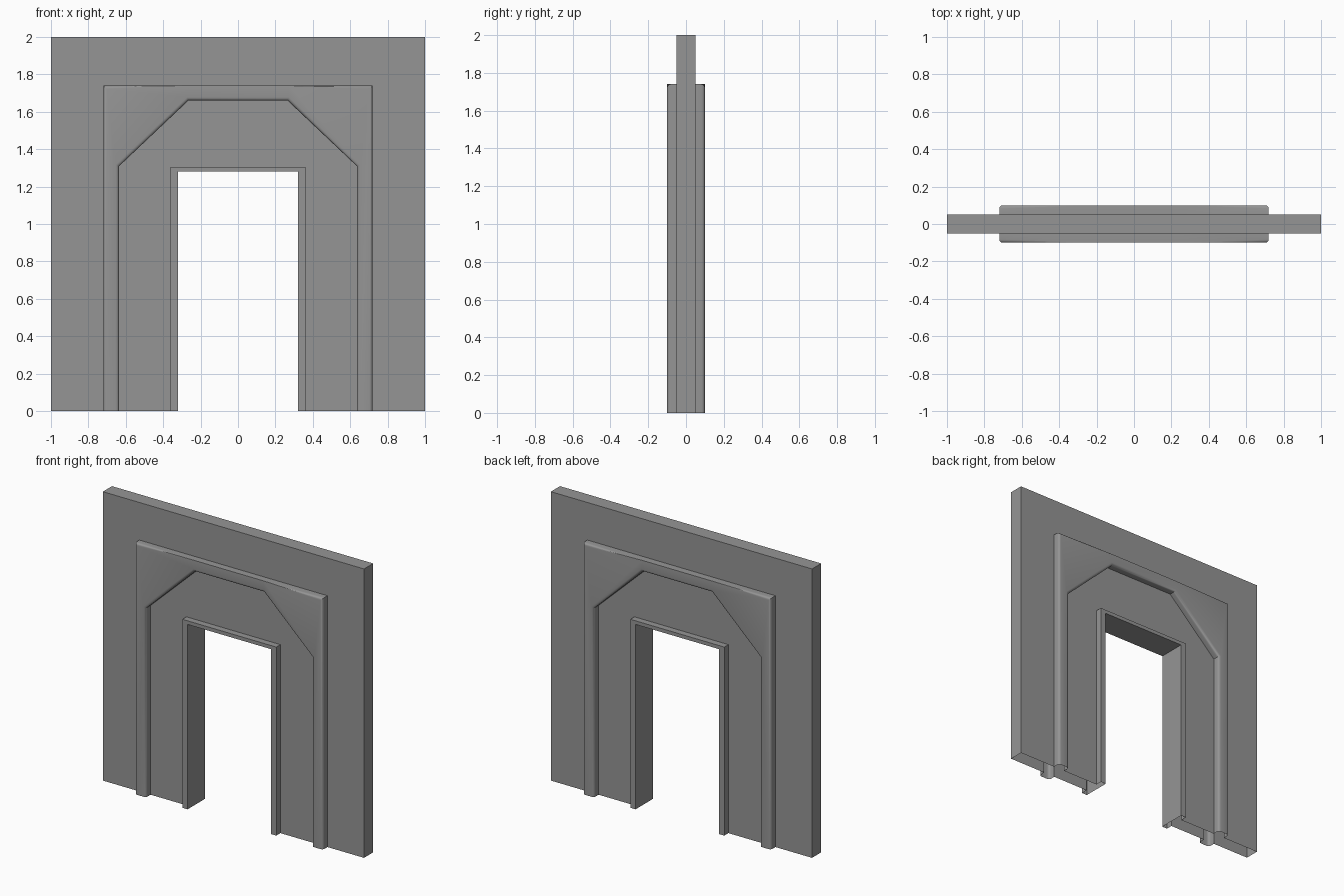
import bpy, bmesh, math

if "Cube" in bpy.data.objects:
    bpy.data.objects.remove(bpy.data.objects["Cube"], do_unlink=True)

grey = bpy.data.materials.new("stone grey")
grey.use_nodes = True
colour = (0.3, 0.3, 0.3, 1)
grey.diffuse_color = colour
grey.node_tree.nodes["Principled BSDF"].inputs["Base Color"].default_value = colour

WALL, TRIM, FRAME = 0.05, 0.1, 0.095   # half depths


def arch(half):
    """Mirror a left half outline into an open path from foot to foot."""
    return half + [(-x, z) for x, z in reversed(half)]


def square_arch(width, height):
    return arch([(-width, 0), (-width, height), (-0.265, height)])


wall_edge = square_arch(1, 2)
trim_edge = square_arch(0.72, 1.74)
recess_edge = arch([(-0.635, 0), (-0.635, 1.31), (-0.265, 1.66)])
frame_edge = square_arch(0.36, 1.305)
doorway = square_arch(0.32, 1.28)


def shell(name, rings, rounded=()):
    """Skin a row of (path, depth) rings; round the listed rings."""
    bm = bmesh.new()
    rows = [[bm.verts.new((x, y, z)) for x, z in path] for path, y in rings]
    for a, b in zip(rows, rows[1:]):
        for i in range(len(a) - 1):
            bm.faces.new((a[i], a[i + 1], b[i + 1], b[i]))
    edges = [bm.edges.get(pair) for r in rounded for pair in zip(rows[r], rows[r][1:])]
    if edges:
        bmesh.ops.bevel(bm, geom=edges, offset=0.018, offset_type='OFFSET',
                        segments=4, profile=0.5, affect='EDGES')
    # The doorway side and the outside must both face away from the solid
    bm.normal_update()
    front = min(bm.faces, key=lambda f: (round(f.calc_center_median().y, 3), -abs(f.normal.y)))
    if front.normal.y * front.calc_center_median().y < 0:
        bmesh.ops.reverse_faces(bm, faces=bm.faces[:])
    mesh = bpy.data.meshes.new(name)
    bm.to_mesh(mesh)
    bm.free()
    mesh.materials.append(grey)
    obj = bpy.data.objects.new(name, mesh)
    bpy.context.collection.objects.link(obj)
    if rounded:
        bpy.ops.object.select_all(action='DESELECT')
        obj.select_set(True)
        bpy.context.view_layer.objects.active = obj
        bpy.ops.object.shade_smooth_by_angle(angle=math.radians(35))


# Outer wall, open underneath
shell("wall", [(trim_edge, -WALL), (wall_edge, -WALL),
               (wall_edge, WALL), (trim_edge, WALL)])

# Lining of the doorway with its raised lip on both faces
shell("door_frame", [(frame_edge, -WALL), (frame_edge, -FRAME), (doorway, -FRAME),
                     (doorway, FRAME), (frame_edge, FRAME), (frame_edge, WALL)])

# Raised angular surround and recessed panel on each face
for side, s in (("front", -1), ("back", 1)):
    shell(side + "_surround", [(trim_edge, s * WALL), (trim_edge, s * TRIM),
                               (recess_edge, s * TRIM), (recess_edge, s * WALL)],
          rounded=(1, 2))
    shell(side + "_recess_panel", [(recess_edge, s * WALL), (frame_edge, s * WALL)])
